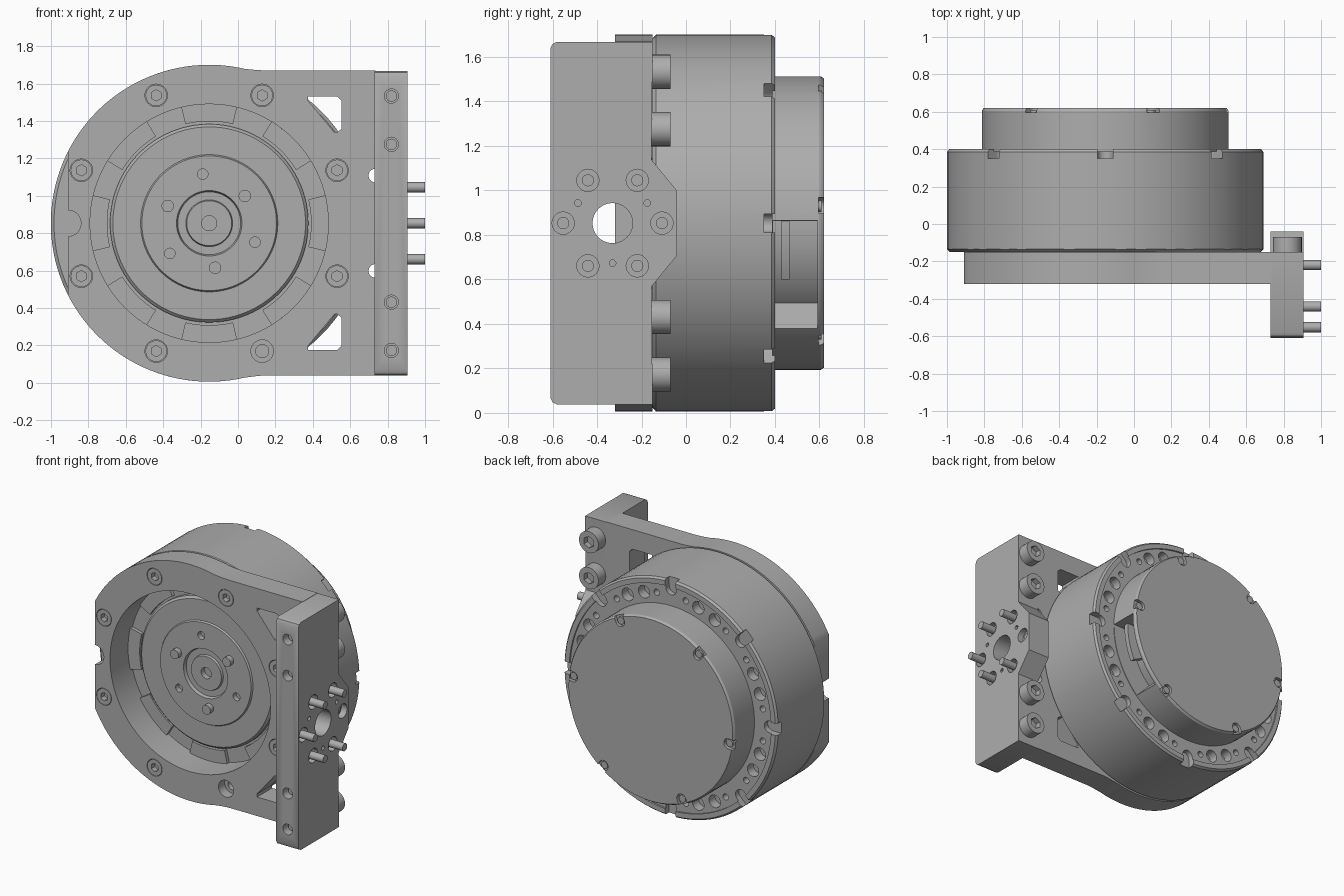
import bpy, bmesh
from math import sin, cos, pi, radians
from mathutils import Matrix, Vector

if "Cube" in bpy.data.objects:
    bpy.data.objects.remove(bpy.data.objects["Cube"])

CX, CZ, R = -0.154, 0.853, 0.847   # motor axis (runs along y) and drum radius
parts = []

grey = bpy.data.materials.new("machined_grey")
grey.use_nodes = True
grey.diffuse_color = (0.42, 0.42, 0.42, 1)
grey.node_tree.nodes["Principled BSDF"].inputs["Base Color"].default_value = (0.42, 0.42, 0.42, 1)


def finish(name, bm):
    bmesh.ops.recalc_face_normals(bm, faces=bm.faces[:])
    me = bpy.data.meshes.new(name)
    bm.to_mesh(me)
    bm.free()
    ob = bpy.data.objects.new(name, me)
    bpy.context.scene.collection.objects.link(ob)
    parts.append(ob)
    return ob


def polar(r, deg):
    return CX + r * cos(radians(deg)), CZ + r * sin(radians(deg))


def cyl(bm, axis, a, b, r, lo, hi, seg=24):
    """Cylinder along y at (x, z) or along x at (y, z)."""
    mid = (lo + hi) / 2
    if axis == 'y':
        m = Matrix.Translation((a, mid, b)) @ Matrix.Rotation(pi / 2, 4, 'X')
    else:
        m = Matrix.Translation((mid, a, b)) @ Matrix.Rotation(pi / 2, 4, 'Y')
    bmesh.ops.create_cone(bm, cap_ends=True, segments=seg, radius1=r, radius2=r,
                          depth=hi - lo, matrix=m)


def prism(bm, axis, pts, lo, hi):
    """Outline in xz extruded along y, or outline in yz extruded along x."""
    def ring(t):
        return [bm.verts.new((a, t, b) if axis == 'y' else (t, a, b)) for a, b in pts]
    v0, v1 = ring(lo), ring(hi)
    n = len(pts)
    bm.faces.new(v0)
    bm.faces.new(v1[::-1])
    for i in range(n):
        j = (i + 1) % n
        bm.faces.new((v0[i], v1[i], v1[j], v0[j]))


def arc(r, a0, a1, n):
    return [polar(r, a0 + (a1 - a0) * i / n) for i in range(n + 1)]


def sector(bm, r0, r1, a0, a1, lo, hi):
    prism(bm, 'y', arc(r1, a0, a1, 14) + arc(r0, a1, a0, 14), lo, hi)


def slot(bm, deg, rc, w, outer, lo, hi):
    """Round-ended notch that opens outwards at the given angle."""
    local = [(outer, -w)] + [(rc - w * sin(pi * i / 10), -w * cos(pi * i / 10))
                             for i in range(11)] + [(outer, w)]
    c, s = cos(radians(deg)), sin(radians(deg))
    prism(bm, 'y', [(CX + u * c - v * s, CZ + u * s + v * c) for u, v in local], lo, hi)


def lathe(name, profile, seg=96):
    bm = bmesh.new()
    vs = [bm.verts.new((CX + r, y, CZ)) for r, y in profile]
    es = [bm.edges.new(p) for p in zip(vs, vs[1:])]
    bmesh.ops.spin(bm, geom=vs + es, cent=(CX, 0, CZ), axis=(0, 1, 0),
                   angle=2 * pi, steps=seg, dvec=(0, 0, 0))
    bmesh.ops.remove_doubles(bm, verts=bm.verts[:], dist=1e-5)
    return finish(name, bm)


def cut(ob, bm):
    cutter = finish("cutter", bm)
    parts.remove(cutter)
    cutter.hide_render = True
    mod = ob.modifiers.new("cut", 'BOOLEAN')
    mod.operation, mod.solver, mod.object = 'DIFFERENCE', 'EXACT', cutter
    dg = bpy.context.evaluated_depsgraph_get()
    me = bpy.data.meshes.new_from_object(ob.evaluated_get(dg))
    ob.modifiers.clear()
    ob.data = me
    bpy.data.objects.remove(cutter)


# Drum with rear lip, rear hole ring and eight rim notches
drum = lathe("drum", [(0, -.09), (.637, -.09), (.637, -.15), (.83, -.15), (R, -.135),
                      (R, .385), (.835, .40), (.80, .40), (.80, .388), (0, .388)])
bm = bmesh.new()
for k in range(8):
    slot(bm, 45 * k, .78, .042, .95, .35, .45)
    for off, r in ((-13.5, .022), (-5.5, .045), (5.5, .045), (13.5, .022)):
        x, z = polar(.735, 45 * k + 22.5 + off)
        cyl(bm, 'y', x, z, r, .32, .45)
cut(drum, bm)

# Raised pads around the rotor
bm = bmesh.new()
for k in range(8):
    sector(bm, .545, .637, 45 * k - 13.5, 45 * k + 13.5, -.115, -.085)
finish("front_pads", bm)

# Rotor with hub rings, alternate screws and holes
rotor = lathe("rotor", [(0, -.10), (.04, -.10), (.04, -.14), (.12, -.14), (.125, -.125),
                        (.168, -.125), (.175, -.147), (.36, -.147), (.367, -.135),
                        (.515, -.135), (.53, -.12), (.53, -.085), (0, -.085)])
bm = bmesh.new()
screws = bmesh.new()
for k in range(3):
    x, z = polar(.265, 97.5 + 120 * k)
    cyl(bm, 'y', x, z, .028, -.2, -.11)
    x, z = polar(.24, 37.5 + 120 * k)
    cyl(screws, 'y', x, z, .033, -.185, -.12)
cut(rotor, bm)
finish("rotor_screws", screws)

# Rear cap with side opening and six screw notches
cap = lathe("rear_cap", [(0, .38), (.66, .38), (.66, .605), (.65, .62), (0, .62)])
bm = bmesh.new()
sector(bm, .50, .75, -46, 1, .392, .59)
cut(cap, bm)
bm = bmesh.new()
screws = bmesh.new()
for k in range(6):
    a = 7 + 60 * k
    slot(bm, a, .62, .036, .75, .595, .7)
    x, z = polar(.622, a)
    cyl(screws, 'y', x, z, .026, .59, .61)
cut(cap, bm)
finish("cap_screws", screws)
bm = bmesh.new()
sector(bm, .49, .60, -25, 1, .43, .465)
finish("circuit_board", bm)

# Bracket plate: round end flattened at one side, straight arms to the flange
plate_bm = bmesh.new()
outline = ([(.735, .04), (.735, 1.67), (.15, 1.67), (.10, 1.672)] + arc(R, 77, 153, 28)
           + arc(R, 207, 283, 28) + [(.10, .036), (.15, .04)])
prism(plate_bm, 'y', outline, -.32, -.15)
plate = finish("bracket_plate", plate_bm)
bm = bmesh.new()
cyl(bm, 'y', CX, CZ, .637, -.5, 0, 96)
slot(bm, 180, .755, .07, .95, -.5, 0)
for s in (-1, 1):
    # Corner windows and the relief holes by the flange
    window = [(.375, .655), (.375, .677), (.53, .677), (.553, .655), (.553, .505),
              (.53, .485), (.515, .487)]
    prism(bm, 'y', [(x, CZ + s * z) for x, z in window], -.5, 0)
    cyl(bm, 'y', .735, CZ + s * .255, .037, -.5, 0)
ring = [polar(.74, 22.5 + 45 * k) for k in range(8)]
for x, z in ring:
    cyl(bm, 'y', x, z, .06, -.5, -.25, 32)
cut(plate, bm)
bm = bmesh.new()
cyl(bm, 'y', *ring[6], .035, -.4, -.17)
cut(plate, bm)

# Flush plate screws, one place left empty
bm = bmesh.new()
sockets = bmesh.new()
for k, (x, z) in enumerate(ring):
    if k != 6:
        cyl(bm, 'y', x, z, .057, -.32, -.24, 32)
        cyl(sockets, 'y', x, z, .03, -.4, -.28, 6)
cut(finish("plate_screws", bm), sockets)

# Mounting flange with chamfered rear tab
bm = bmesh.new()
half = [(-.04, .145), (-.155, .285), (-.15, .815), (-.58, .815), (-.60, .805), (-.61, .785)]
prism(bm, 'x', [(y, CZ + z) for y, z in half] + [(y, CZ - z) for y, z in half[::-1]],
      .73, .905)
flange = finish("mounting_flange", bm)
FY = -.33
bm = bmesh.new()
cyl(bm, 'x', FY, CZ, .09, .6, 1, 40)
pins = bmesh.new()
for k in range(6):
    y, z = FY + .222 * cos(pi * k / 3), CZ + .222 * sin(pi * k / 3)
    cyl(bm, 'x', y, z, .05, .86, 1)
    # Rear hole holds a short screw, the rest hold long pins
    cyl(pins, 'x', y, z, .027, .85, 1.0 if k else .87)
for deg in (30, 150, 270):
    cyl(bm, 'x', FY + .18 * cos(radians(deg)), CZ + .18 * sin(radians(deg)), .015, .8, 1, 12)
cut(flange, bm)
finish("flange_pins", pins)

# Flange bolts: heads behind, tips inside the front holes
bm = bmesh.new()
heads = bmesh.new()
sockets = bmesh.new()
tips = bmesh.new()
for dz in (-.68, -.422, .422, .68):
    cyl(bm, 'y', .82, CZ + dz, .038, -.7, -.53)
    cyl(tips, 'y', .82, CZ + dz, .03, -.56, -.5)
    cyl(heads, 'y', .82, CZ + dz, .077, -.155, -.07, 32)
    cyl(sockets, 'y', .82, CZ + dz, .042, -.11, 0, 6)
cut(flange, bm)
finish("flange_bolt_tips", tips)
cut(finish("flange_bolt_heads", heads), sockets)

# One grey for everything, smooth curves with sharp edges kept
bpy.ops.object.select_all(action='DESELECT')
for ob in parts:
    ob.data.materials.clear()
    ob.data.materials.append(grey)
    ob.select_set(True)
bpy.context.view_layer.objects.active = parts[0]
bpy.ops.object.shade_smooth_by_angle(angle=radians(30))
